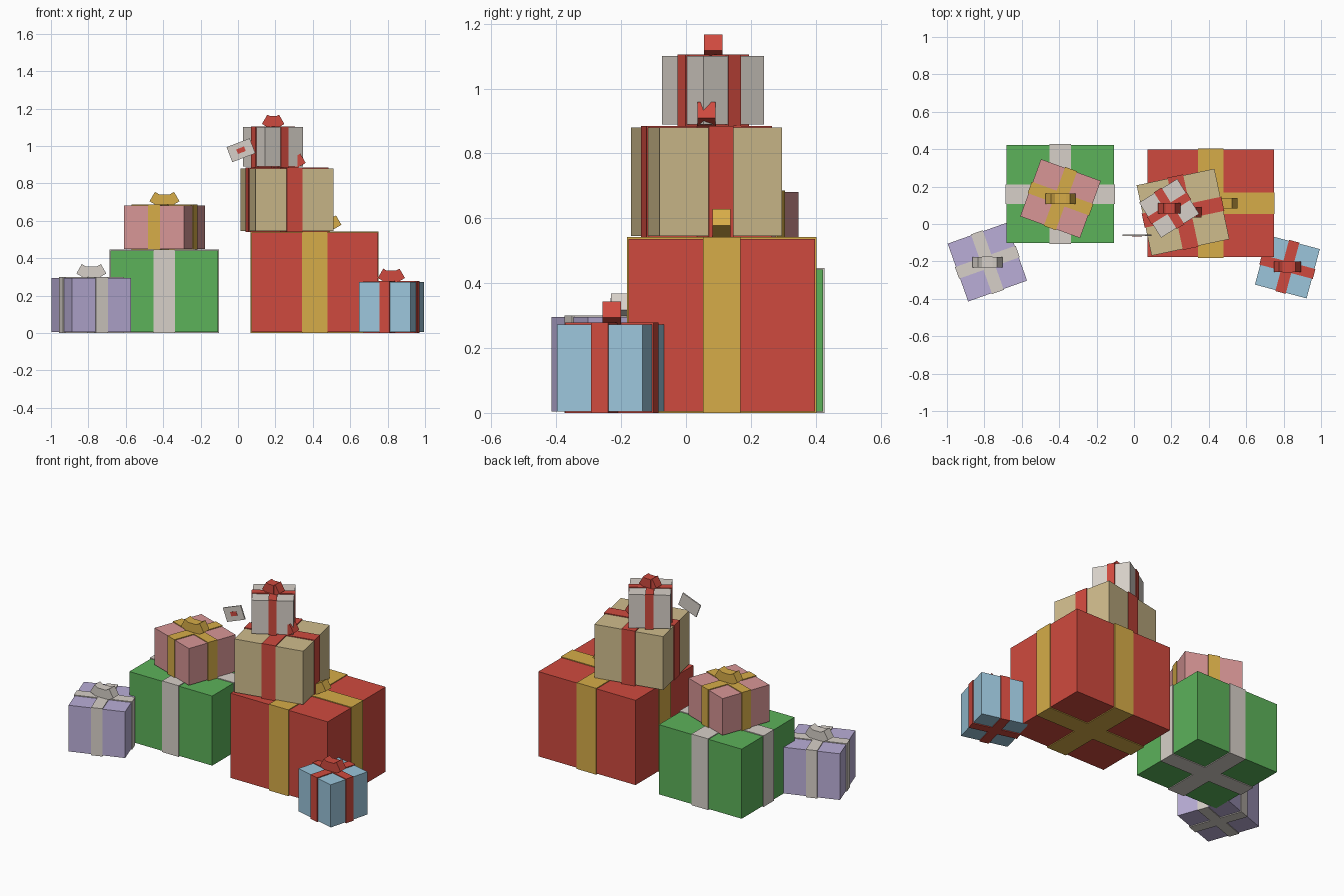
import bpy
import bmesh
from math import radians
from mathutils import Matrix, Vector

cube = bpy.data.objects.get("Cube")
if cube:
    bpy.data.objects.remove(cube, do_unlink=True)


def linear(c):
    c /= 255
    return c / 12.92 if c <= 0.04045 else ((c + 0.055) / 1.055) ** 2.4


def material(name, *rgb):
    m = bpy.data.materials.new(name)
    m.use_nodes = True
    colour = tuple(linear(c) for c in rgb) + (1,)
    m.diffuse_color = colour
    m.node_tree.nodes["Principled BSDF"].inputs["Base Color"].default_value = colour
    return m


RED = material("red", 207, 74, 62)
GREEN = material("green", 92, 178, 90)
WHITE = material("off_white", 215, 208, 200)
PINK = material("pink", 216, 150, 150)
GOLD = material("gold", 214, 172, 72)
TAN = material("tan", 207, 188, 140)
PURPLE = material("lilac", 186, 174, 215)
BLUE = material("light_blue", 155, 197, 219)


def prisms(name, parts, mat, matrix):
    """Extrude each (outline, bottom, top) along local z, as one object."""
    bm = bmesh.new()
    for outline, low, high in parts:
        face = bm.faces.new([bm.verts.new((x, y, low)) for x, y in outline])
        grown = bmesh.ops.extrude_face_region(bm, geom=[face], use_keep_orig=True)
        verts = [g for g in grown["geom"] if isinstance(g, bmesh.types.BMVert)]
        bmesh.ops.translate(bm, verts=verts, vec=(0, 0, high - low))
    bmesh.ops.recalc_face_normals(bm, faces=bm.faces)
    mesh = bpy.data.meshes.new(name)
    bm.to_mesh(mesh)
    bm.free()
    mesh.materials.append(mat)
    obj = bpy.data.objects.new(name, mesh)
    obj.matrix_world = matrix
    bpy.context.collection.objects.link(obj)
    return obj


def rect(w, d):
    return [(-w / 2, -d / 2), (w / 2, -d / 2), (w / 2, d / 2), (-w / 2, d / 2)]


def cross(w, d, a, b):
    """Plus-shaped outline: overall w by d, arms a and b wide."""
    quarter = [(w / 2, b / 2), (a / 2, b / 2), (a / 2, d / 2)]
    points = []
    for sx, sy in ((1, 1), (-1, 1), (-1, -1), (1, -1)):
        corner = [(x * sx, y * sy) for x, y in quarter]
        points += corner if sx * sy > 0 else corner[::-1]
    return points


UPRIGHT = Matrix.Rotation(radians(90), 4, "X")
PROUD = 0.005


def bow(name, half, mat, x, y, z):
    # Two raised wings meeting in a V, with a knot in the middle
    low = 0.018 + 0.29 * (half - 0.08)
    slope = 0.577
    tip = half - 0.029
    dip = low + 0.05 - tip * slope
    outline = [(0, dip), (tip, low + 0.05), (half, low), (0, low - half * slope),
               (-half, low), (-tip, low + 0.05)]
    k = 0.36 * half
    knot = [(-k, -0.01), (k, -0.01), (k, 0.055), (-k, 0.055)]
    prisms(name, [(outline, -0.028, 0.028), (knot, -0.029, 0.029)], mat,
           Matrix.Translation((x, y, z)) @ UPRIGHT)


def gift(name, x, y, z, w, d, h, turn, paper, ribbon, half):
    place = Matrix.Translation((x, y, z)) @ Matrix.Rotation(radians(turn), 4, "Z")
    w, d = w - 2 * PROUD, d - 2 * PROUD
    prisms(name + "_box", [(rect(w, d), PROUD, h - PROUD)], paper, place)
    strip = cross(w + 2 * PROUD, d + 2 * PROUD, 0.2 * w, 0.2 * d)
    prisms(name + "_ribbon", [(strip, 0, h)], ribbon, place)
    bow(name + "_bow", half, ribbon, x, y, z + h)


# Gifts: position, size, turn, paper, ribbon, half width of bow
gift("large_green", -0.395, 0.16, 0, 0.585, 0.535, 0.447, 0, GREEN, WHITE, 0.125)
gift("large_red", 0.41, 0.11, 0, 0.685, 0.585, 0.542, 0, RED, GOLD, 0.143)
gift("pink", -0.393, 0.136, 0.445, 0.35, 0.335, 0.241, -20, PINK, GOLD, 0.08)
gift("tan", 0.262, 0.063, 0.54, 0.435, 0.395, 0.345, 12, TAN, RED, 0.1)
gift("small_white", 0.188, 0.084, 0.885, 0.25, 0.231, 0.22, 32, WHITE, RED, 0.06)
gift("lilac", -0.784, -0.204, 0, 0.344, 0.338, 0.3, 19.5, PURPLE, WHITE, 0.08)
gift("small_blue", 0.82, -0.229, 0, 0.296, 0.283, 0.278, -15, BLUE, RED, 0.0725)

# Gift card beside the top gift, with a coloured patch on its front
card = (Matrix.Translation((0.016, -0.06, 0.977))
        @ Matrix.Rotation(radians(-21), 4, "Y") @ UPRIGHT)
prisms("gift_card", [(rect(0.132, 0.086), -0.004, 0.004)], WHITE, card)
prisms("card_patch", [(rect(0.045, 0.026), 0.003, 0.006)], RED, card)
